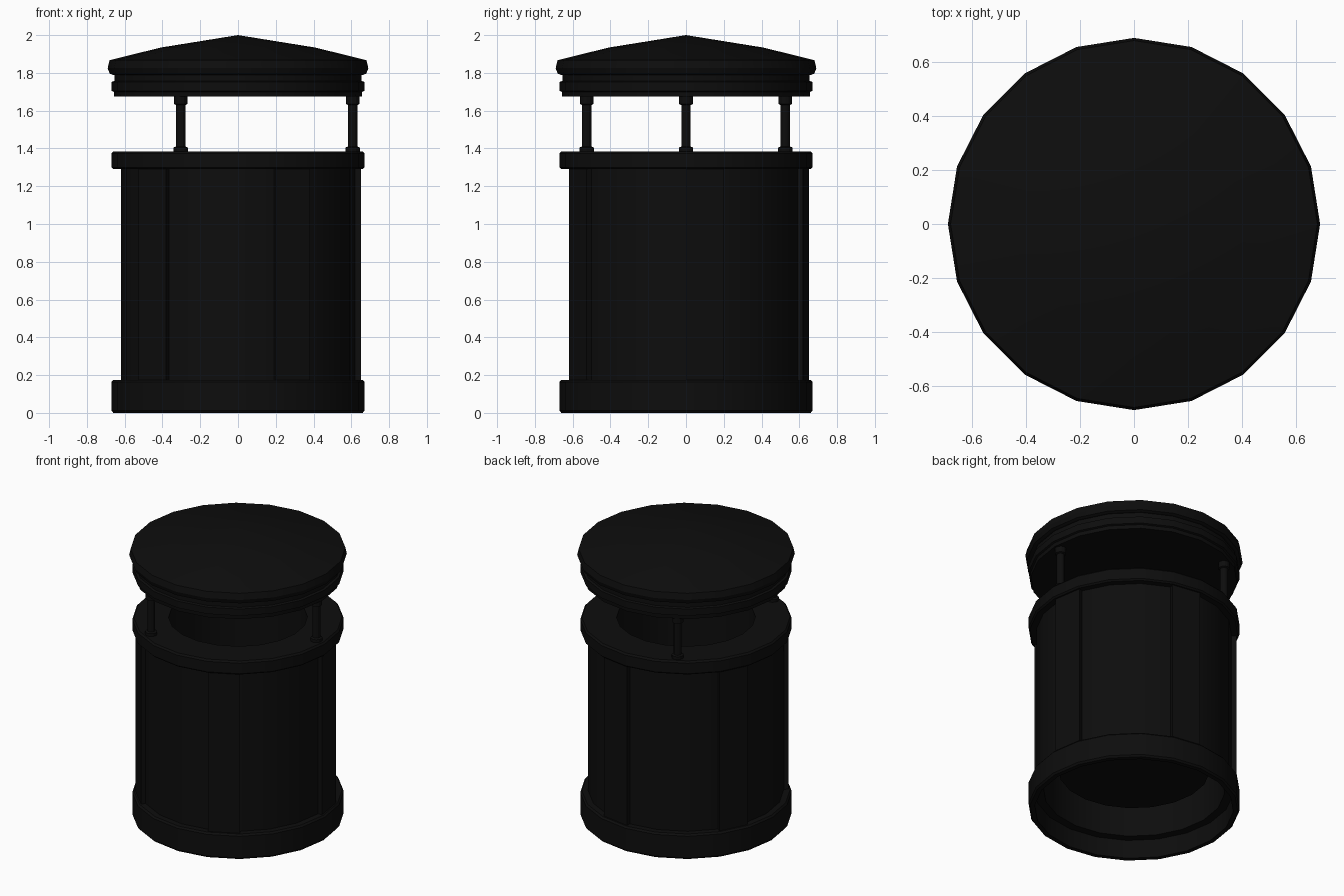
import bpy, bmesh, math

cube = bpy.data.objects.get("Cube")
if cube:
    bpy.data.objects.remove(cube, do_unlink=True)

SIDES = 20
STEP = 2 * math.pi / SIDES

black = bpy.data.materials.new("black_metal")
black.use_nodes = True
black.diffuse_color = (0.004, 0.004, 0.004, 1)
bsdf = black.node_tree.nodes["Principled BSDF"]
bsdf.inputs["Base Color"].default_value = (0.004, 0.004, 0.004, 1)
bsdf.inputs["Roughness"].default_value = 0.6


def finish(name, bm):
    """Turn a bmesh into a named, shaded object."""
    bmesh.ops.remove_doubles(bm, verts=bm.verts, dist=1e-5)
    bmesh.ops.recalc_face_normals(bm, faces=bm.faces)
    mesh = bpy.data.meshes.new(name)
    bm.to_mesh(mesh)
    bm.free()
    mesh.materials.append(black)
    obj = bpy.data.objects.new(name, mesh)
    bpy.context.collection.objects.link(obj)
    bpy.ops.object.select_all(action='DESELECT')
    obj.select_set(True)
    bpy.context.view_layer.objects.active = obj
    bpy.ops.object.shade_smooth_by_angle(angle=math.radians(25))
    return obj


def lathe(name, profile, sides=SIDES, closed=True, center=(0, 0)):
    """Spin an (r, z) profile around a vertical axis."""
    bm = bmesh.new()
    rings = []
    for r, z in profile:
        if r == 0:
            rings.append([bm.verts.new((center[0], center[1], z))] * sides)
        else:
            rings.append([bm.verts.new((center[0] + r * math.cos(2 * math.pi * i / sides),
                                        center[1] + r * math.sin(2 * math.pi * i / sides), z))
                          for i in range(sides)])
    pairs = list(zip(rings, rings[1:]))
    if closed:
        pairs.append((rings[-1], rings[0]))
    for a, b in pairs:
        for i in range(sides):
            j = (i + 1) % sides
            corners = list(dict.fromkeys((a[i], a[j], b[j], b[i])))
            if len(corners) > 2:
                bm.faces.new(corners)
    return finish(name, bm)


# Base ring, thin below with a ledge that carries the shell
lathe("base_ring", [(0.63, 0.0), (0.66, 0.0), (0.67, 0.012), (0.67, 0.163),
                    (0.66, 0.175), (0.60, 0.175), (0.60, 0.13), (0.63, 0.13)])

# Outer shell
lathe("body_shell", [(0.575, 0.13), (0.62, 0.13), (0.62, 1.31), (0.575, 1.31)])

# Five raised ribs, each one facet wide, between the wide panels
bm = bmesh.new()
for k in range(5):
    a0 = k * 4 * STEP
    lo, hi = [], []
    for r, a in ((0.60, a0), (0.65, a0), (0.65, a0 + STEP), (0.60, a0 + STEP)):
        x, y = r * math.cos(a), r * math.sin(a)
        lo.append(bm.verts.new((x, y, 0.15)))
        hi.append(bm.verts.new((x, y, 1.31)))
    bm.faces.new(lo)
    bm.faces.new(hi)
    for i in range(4):
        j = (i + 1) % 4
        bm.faces.new((lo[i], lo[j], hi[j], hi[i]))
finish("body_ribs", bm)

# Top rim with the opening
lathe("top_rim", [(0.44, 1.29), (0.66, 1.29), (0.67, 1.30), (0.67, 1.373),
                  (0.66, 1.385), (0.44, 1.385)])

# Inner bucket with a floor
lathe("inner_bucket", [(0, 0.28), (0.48, 0.28), (0.48, 1.30), (0.44, 1.30),
                       (0.44, 0.30), (0, 0.30)], closed=False)

# Three posts with collars at both ends
for k in range(3):
    a = k * 2 * math.pi / 3
    lathe("lid_post_%d" % (k + 1),
          [(0, 1.37), (0.038, 1.37), (0.038, 1.405), (0.025, 1.41), (0.025, 1.63),
           (0.036, 1.635), (0.036, 1.69), (0, 1.69)],
          sides=12, closed=False,
          center=(0.607 * math.cos(a), 0.607 * math.sin(a)))

# Stepped band under the lid
lathe("lid_band", [(0, 1.675), (0.655, 1.675), (0.658, 1.70), (0.67, 1.705), (0.67, 1.752),
                   (0.655, 1.757), (0.655, 1.80), (0, 1.80)], closed=False)

# Shallow pointed lid
lathe("lid", [(0, 1.79), (0.665, 1.79), (0.68, 1.797), (0.69, 1.825), (0.68, 1.867),
              (0.41, 1.934), (0, 2.0)], closed=False)
